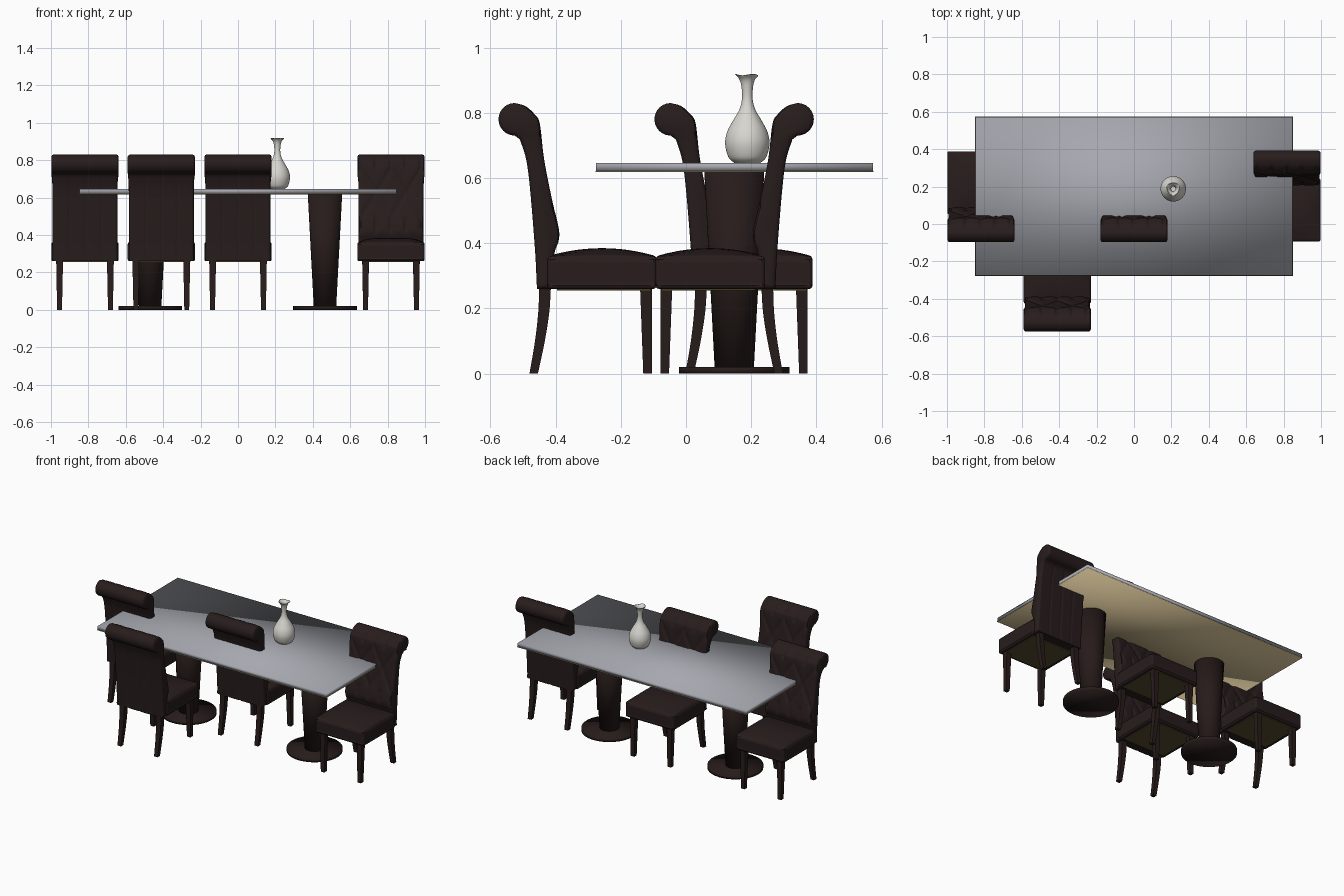
import bpy, bmesh, math
from mathutils import Vector, Matrix

cube = bpy.data.objects.get("Cube")
if cube:
    bpy.data.objects.remove(cube)


def material(name, rgb, rough=0.6):
    m = bpy.data.materials.new(name)
    m.use_nodes = True
    m.diffuse_color = (*rgb, 1)
    bsdf = m.node_tree.nodes["Principled BSDF"]
    bsdf.inputs["Base Color"].default_value = (*rgb, 1)
    bsdf.inputs["Roughness"].default_value = rough
    return m


LEATHER = material("dark brown leather", (0.021, 0.012, 0.012))
WOOD = material("dark wood", (0.020, 0.0115, 0.0105))
GREY = material("grey table surface", (0.38, 0.39, 0.43))
TAN = material("tan underside", (0.60, 0.48, 0.27))
OLIVE = material("dark olive lining", (0.09, 0.072, 0.026))
CERAMIC = material("off white ceramic", (0.68, 0.67, 0.62))


def add(name, mesh, mat=None, matrix=None, angle=None, bevel=0):
    """Link an object for a mesh, with optional smooth shading and bevel."""
    ob = bpy.data.objects.new(name, mesh)
    bpy.context.collection.objects.link(ob)
    if mat and not mesh.materials:
        mesh.materials.append(mat)
    if matrix:
        ob.matrix_world = matrix
    if bevel:
        mod = ob.modifiers.new("soft edges", "BEVEL")
        mod.width, mod.segments, mod.limit_method = bevel, 3, "ANGLE"
        mod.angle_limit = math.radians(50)
    if angle:
        bpy.ops.object.select_all(action="DESELECT")
        ob.select_set(True)
        bpy.context.view_layer.objects.active = ob
        bpy.ops.object.shade_smooth_by_angle(angle=math.radians(angle))
    return ob


def to_mesh(name, bm):
    bmesh.ops.recalc_face_normals(bm, faces=bm.faces)
    mesh = bpy.data.meshes.new(name)
    bm.to_mesh(mesh)
    bm.free()
    return mesh


def box(name, lo, hi):
    lo, hi = Vector(lo), Vector(hi)
    bm = bmesh.new()
    bmesh.ops.create_cube(bm, size=1, matrix=Matrix.Translation((lo + hi) / 2) @ Matrix.Diagonal((*(hi - lo), 1)))
    return to_mesh(name, bm)


def loft(name, rings):
    """Skin a row of equal closed rings and cap both ends."""
    bm = bmesh.new()
    rows = [[bm.verts.new(p) for p in ring] for ring in rings]
    n = len(rows[0])
    for a, b in zip(rows, rows[1:]):
        for i in range(n):
            j = (i + 1) % n
            bm.faces.new((a[i], a[j], b[j], b[i]))
    bm.faces.new(rows[0])
    bm.faces.new(rows[-1])
    return to_mesh(name, bm)


def spline(points, steps):
    """Smooth curve through the points."""
    p = [Vector(q) for q in points]
    p = [2 * p[0] - p[1]] + p + [2 * p[-1] - p[-2]]
    out = []
    for a, b, c, d in zip(p, p[1:], p[2:], p[3:]):
        for k in range(steps):
            t = k / steps
            out.append(0.5 * (2 * b + (c - a) * t + (2 * a - 5 * b + 4 * c - d) * t ** 2
                              + (3 * b - a - 3 * c + d) * t ** 3))
    return out + [p[-2]]


def groove(x, z):
    """Depth of the tufting: diamonds in the middle, upright pleats above and below."""
    if .495 < z < .755:
        u, v = x / .16 + (z - .755) / .26, x / .16 - (z - .755) / .26
        d = min(abs(u - round(u)), abs(v - round(v)))
    else:
        d = abs(x / .08 - round(x / .08)) / 2
    return .009 * math.exp(-(d / .07) ** 2)


# Backrest: scrolled side profile swept across the chair, with tufts and seams
def backrest_mesh():
    front = spline([(.167, .26), (.17, .36), (.185, .41), (.184, .45), (.165, .53), (.14, .657),
                    (.127, .765), (.112, .794), (.083, .82), (.05, .83)], 6)
    scroll = [Vector((.05 + .05 * math.cos(a), .78 + .05 * math.sin(a)))
              for a in (math.radians(90 + 15 * k) for k in range(1, 13))]
    back = spline([(.066, .718), (.085, .656), (.097, .564), (.112, .38), (.118, .26)], 5)
    path = front + scroll + back
    n, nf = len(path), len(front)
    normals = []
    for i in range(n):
        t = path[(i + 1) % n] - path[i - 1]
        normals.append(Vector((t.y, -t.x)).normalized())
    cols = 72
    rings = []
    for c in range(cols + 1):
        f = -1 + 2 * c / cols
        edge = max(0, (abs(f) - .92) / .08)
        inset = .012 * (1 - math.sqrt(max(0, 1 - edge * edge)))
        ring = []
        for i, p in enumerate(path):
            x = f * (.174 + .006 * min(1, max(0, (p.y - .68) / .05)))
            depth = inset
            if i < nf and p.y > .4:
                fade = min(1, (p.y - .4) / .04, max(0, (p.x - .07) / .04))
                depth += fade * (1 - edge) * groove(x, p.y)
            elif i >= nf + len(scroll):
                g = min(abs(x - k) for k in (-.085, 0, .085))
                depth += .003 * math.exp(-(g / .005) ** 2)
            q = p - normals[i] * depth
            ring.append((x, q.x, q.y))
        rings.append(ring)
    return loft("backrest", rings)


# Seat: box with a gently domed top
def seat_mesh():
    mesh = box("seat", (-.18, .15, .26), (.18, .485, .36))
    bm = bmesh.new()
    bm.from_mesh(mesh)
    bmesh.ops.subdivide_edges(bm, edges=bm.edges, cuts=9, use_grid_fill=True)
    for v in bm.verts:
        if v.co.z > .355:
            a, b = v.co.x / .18, (v.co.y - .3175) / .1675
            v.co.z += .025 * (1 - a ** 4) * (1 - b * b)
    bm.to_mesh(mesh)
    bm.free()
    return mesh


def leg_mesh(name, stations):
    """Square tapered leg; stations are (y, z, half width)."""
    rings = [[(sx * h, y + sy * h, z) for sx, sy in ((-1, -1), (1, -1), (1, 1), (-1, 1))]
             for y, z, h in spline(stations, 4)]
    return loft(name, rings)


BACKREST, SEAT = backrest_mesh(), seat_mesh()
LINING = box("seat lining", (-.155, .18, .255), (.155, .465, .262))
FRONT_LEG = leg_mesh("front leg", [(.457, 0, .013), (.452, .27, .018)])
BACK_LEG = leg_mesh("back leg", [(.108, 0, .013), (.127, .1, .015), (.139, .19, .017), (.143, .27, .018)])


def chair(name, x, y, turn):
    place = Matrix.Translation((x, y, 0)) @ Matrix.Rotation(turn, 4, "Z")
    add(name + "_backrest", BACKREST, LEATHER, place, angle=45)
    add(name + "_seat", SEAT, LEATHER, place, angle=45, bevel=.014)
    add(name + "_seat_lining", LINING, OLIVE, place)
    for side, sx in (("left", .136), ("right", -.136)):
        shift = place @ Matrix.Translation((sx, 0, 0))
        add(f"{name}_front_leg_{side}", FRONT_LEG, WOOD, shift, angle=40)
        add(f"{name}_back_leg_{side}", BACK_LEG, WOOD, shift, angle=40)


chair("end_chair", -.818, -.097, 0)
chair("pulled_out_chair", -.41, -.575, 0)
chair("middle_chair", 0, -.097, 0)
chair("facing_chair", .818, .392, math.pi)


# Table: softly shaded slab on a thin tan underlayer, with two round pedestals
add("tabletop", box("tabletop", (-.848, -.276, .622), (.848, .573, .646)), GREY, angle=180)
add("tabletop_underside", box("tabletop underside", (-.85, -.278, .618), (.85, .575, .622)), TAN, angle=180)


def circle(r, z, n=48):
    return [(r * math.cos(2 * math.pi * k / n), r * math.sin(2 * math.pi * k / n), z) for k in range(n)]


COLUMN = loft("column", [circle(.06, .015), circle(.092, .62)])
FOOT = loft("foot", [circle(.17, 0), circle(.17, .021)])
for side, x in (("left", .465), ("right", -.47)):
    spot = Matrix.Translation((x, .148, 0))
    add(f"pedestal_column_{side}", COLUMN, WOOD, spot, angle=180)
    add(f"pedestal_foot_{side}", FOOT, WOOD, spot, angle=180)


# Vase: turned profile with a wavy three-lobed lip and an inner wall
outer = spline([(.04, 0), (.058, .018), (.068, .058), (.062, .095), (.044, .13), (.024, .165),
                (.016, .2), (.018, .235), (.024, .256), (.036, .270)], 5)
inner = [Vector((max(p.x - .004, .006), p.y + .001)) for p in reversed(outer[8:])]
rings = []
for p in outer + inner:
    wave = max(0, (p.y - .225) / .045)
    ring = []
    for k in range(48):
        a = 2 * math.pi * k / 48
        lobe = wave * math.cos(3 * a - math.pi / 2)
        r = p.x * (1 + .06 * lobe)
        ring.append((r * math.cos(a), r * math.sin(a), p.y + .002 * lobe))
    rings.append(ring)
add("vase", loft("vase", rings), CERAMIC, Matrix.Translation((.21, .188, .646)), angle=60)
